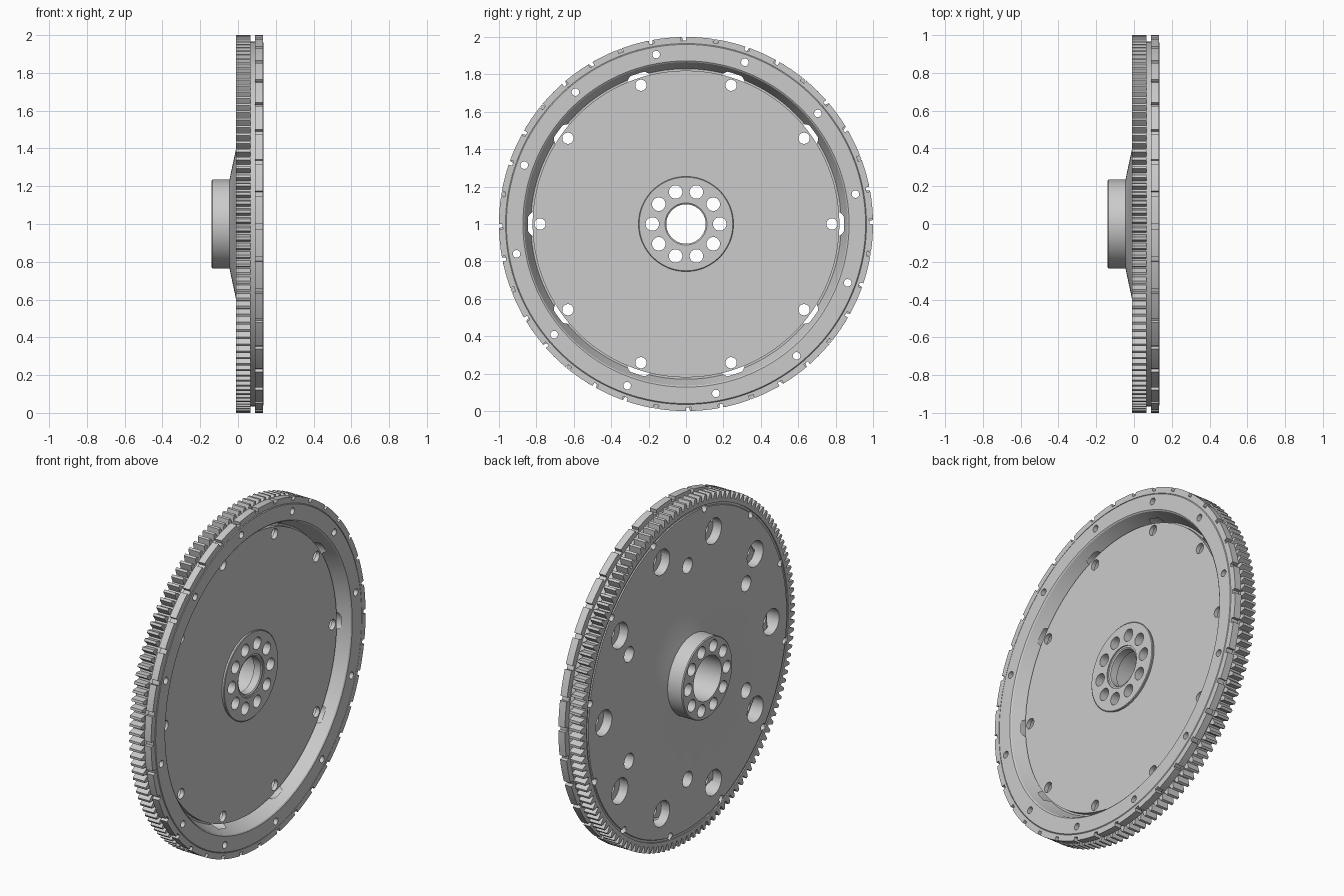
import bpy, bmesh
from math import cos, sin, pi, radians

if "Cube" in bpy.data.objects:
    bpy.data.objects.remove(bpy.data.objects["Cube"])


def pt(x, r, a):
    # Wheel axis runs along x through z = 1
    return (x, r * cos(a), 1 + r * sin(a))


def make(name, bm):
    bmesh.ops.recalc_face_normals(bm, faces=bm.faces)
    me = bpy.data.meshes.new(name)
    bm.to_mesh(me)
    bm.free()
    ob = bpy.data.objects.new(name, me)
    bpy.context.collection.objects.link(ob)
    return ob


def grid_faces(bm, rows):
    # Close a torus-like grid of vertices in both directions
    n, m = len(rows), len(rows[0])
    for i in range(n):
        for j in range(m):
            a, b = rows[i], rows[(i + 1) % n]
            bm.faces.new((a[j], a[(j + 1) % m], b[(j + 1) % m], b[j]))


def lathe(name, profile, n=144):
    bm = bmesh.new()
    rows = [[bm.verts.new(pt(x, r, 2 * pi * i / n)) for x, r in profile] for i in range(n)]
    grid_faces(bm, rows)
    return make(name, bm)


def toothed_ring(name, x0, x1, inner, count, tooth):
    # tooth: (fraction of pitch, radius) pairs
    bm = bmesh.new()
    rows = []
    for i in range(count):
        for f, r in tooth:
            a = 2 * pi * (i + f) / count
            rows.append([bm.verts.new(pt(*p, a)) for p in
                         ((x0, inner), (x0, r), (x1, r), (x1, inner))])
    grid_faces(bm, rows)
    return make(name, bm)


def drill(ob, patterns):
    # patterns: (count, first angle, pitch radius, hole radius, x0, x1)
    bm = bmesh.new()
    n = 32
    for count, start, pitch, hole, x0, x1 in patterns:
        for k in range(count):
            c = pt(0, pitch, radians(start) + 2 * pi * k / count)
            ends = [[bm.verts.new((x, c[1] + hole * cos(2 * pi * i / n),
                                   c[2] + hole * sin(2 * pi * i / n))) for i in range(n)]
                    for x in (x0, x1)]
            for e in ends:
                bm.faces.new(e)
            for i in range(n):
                j = (i + 1) % n
                bm.faces.new((ends[0][i], ends[0][j], ends[1][j], ends[1][i]))
    cutter = make("hole_cutter", bm)
    cutter.hide_render = True
    mod = ob.modifiers.new("holes", 'BOOLEAN')
    mod.object = cutter
    mod.operation = 'DIFFERENCE'
    mod.solver = 'EXACT'
    bpy.context.view_layer.objects.active = ob
    bpy.ops.object.modifier_apply(modifier=mod.name)
    bpy.data.objects.remove(cutter)


def smooth(ob):
    bpy.ops.object.select_all(action='DESELECT')
    ob.select_set(True)
    bpy.context.view_layer.objects.active = ob
    bpy.ops.object.shade_smooth_by_angle(angle=radians(25))


bolts = (10, 0, 0.18, 0.036, -0.3, 0.3)

# Wheel body: hub, conical web, flat disc and raised rim
body = lathe("wheel_body", [
    (-0.14, 0.13), (-0.14, 0.23), (-0.135, 0.235), (-0.045, 0.235), (-0.04, 0.26),
    (-0.01, 0.40), (-0.01, 0.925), (-0.004, 0.928), (-0.004, 0.94),
    (0.065, 0.94), (0.065, 0.965), (0.09, 0.965), (0.13, 0.965), (0.135, 0.96),
    (0.135, 0.872), (0.13, 0.865), (0.045, 0.83), (0.045, 0.13)])
drill(body, [bolts,
             (10, 0, 0.78, 0.075, -0.3, 0.08),
             (6, 30, 0.63, 0.045, -0.3, 0.3),
             (12, 10, 0.92, 0.02, -0.3, 0.3)])
smooth(body)

# Cover plate set into the rim
plate = lathe("cover_plate", [(0.045, 0.12), (0.045, 0.82), (0.07, 0.82), (0.07, 0.12)])
drill(plate, [bolts, (10, 0, 0.78, 0.03, -0.3, 0.3)])
smooth(plate)

# Bolt washer in the middle of the plate
washer = lathe("bolt_washer", [(0.07, 0.122), (0.07, 0.25), (0.083, 0.254), (0.086, 0.25), (0.086, 0.122)])
drill(washer, [bolts])
smooth(washer)

# Pilot sleeve lining the bore
smooth(lathe("pilot_sleeve", [(0.03, 0.105), (0.03, 0.13), (0.045, 0.13), (0.045, 0.122),
                              (0.08, 0.122), (0.08, 0.112), (0.075, 0.105)]))

# Starter ring gear
smooth(toothed_ring("ring_gear", -0.01, 0.065, 0.94, 132,
                    [(0.0, 0.962), (0.22, 0.962), (0.34, 0.982), (0.46, 1.0),
                     (0.76, 1.0), (0.88, 0.982)]))

# Notched timing ring
tooth = [(0.0, 0.98), (0.15, 0.98), (0.151, 1.0)]
tooth += [(0.151 + 0.848 * k / 4, 1.0) for k in range(1, 5)]
smooth(toothed_ring("timing_ring", 0.09, 0.133, 0.965, 36, tooth))
